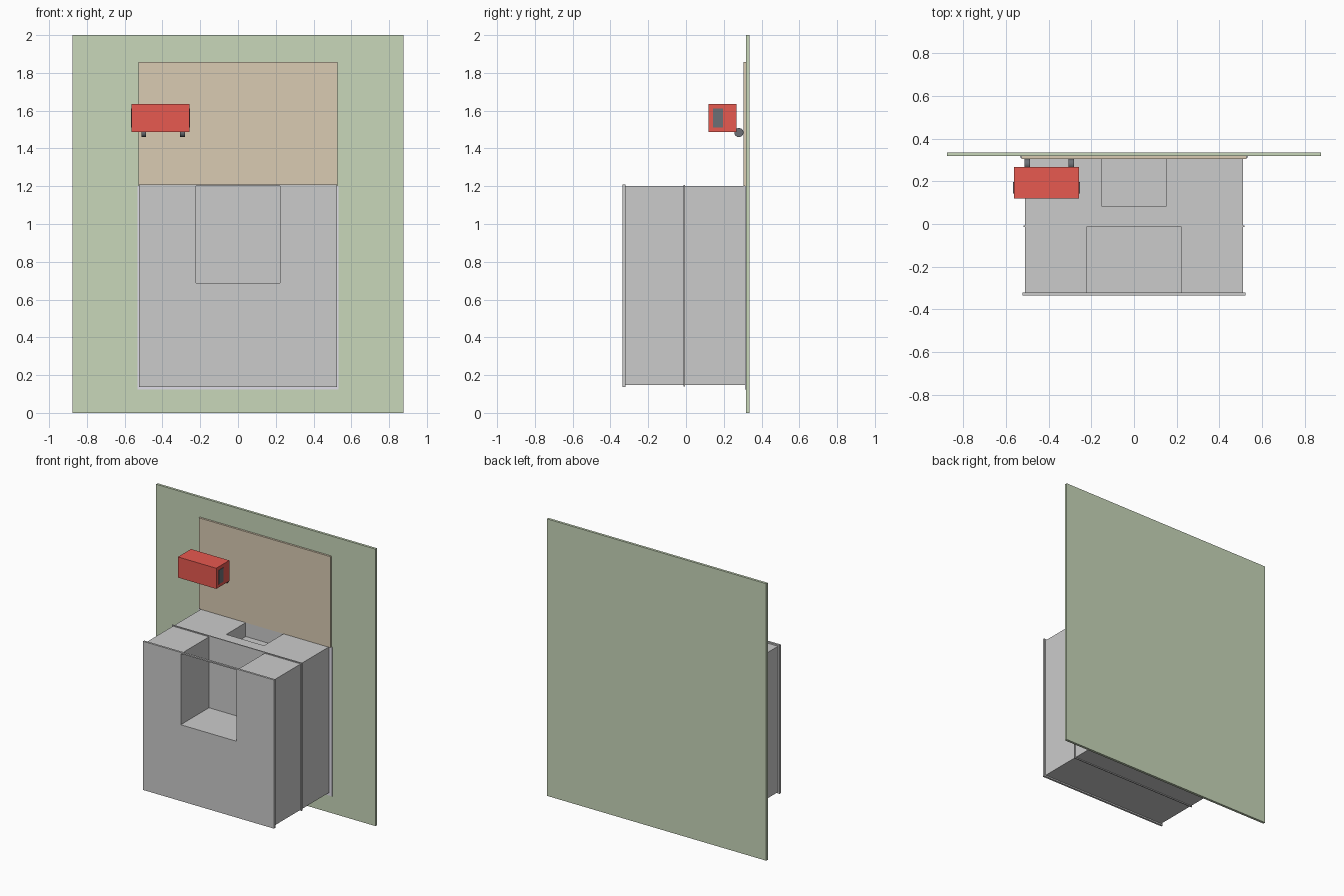
import bpy
import bmesh
import math
from mathutils import Matrix

if "Cube" in bpy.data.objects:
    bpy.data.objects.remove(bpy.data.objects["Cube"])


def material(name, rgb):
    m = bpy.data.materials.new(name)
    m.diffuse_color = (*rgb, 1.0)
    m.use_nodes = True
    m.node_tree.nodes["Principled BSDF"].inputs["Base Color"].default_value = m.diffuse_color
    return m


def add_object(name, bm, mat=None):
    mesh = bpy.data.meshes.new(name)
    bm.to_mesh(mesh)
    bm.free()
    ob = bpy.data.objects.new(name, mesh)
    bpy.context.scene.collection.objects.link(ob)
    if mat:
        mesh.materials.append(mat)
    return ob


def box(name, x, y, z, mat=None):
    """Box from (min, max) ranges on each axis."""
    bm = bmesh.new()
    bmesh.ops.create_cube(bm, size=1.0)
    for v in bm.verts:
        v.co = [r[0] if c < 0 else r[1] for c, r in zip(v.co, (x, y, z))]
    return add_object(name, bm, mat)


def rod(name, x, y, z, radius, mat):
    """Cylinder lying along x."""
    bm = bmesh.new()
    bmesh.ops.create_cone(bm, cap_ends=True, segments=32, radius1=radius, radius2=radius,
                          depth=x[1] - x[0],
                          matrix=Matrix.Translation(((x[0] + x[1]) / 2, y, z))
                          @ Matrix.Rotation(math.pi / 2, 4, 'Y'))
    for f in bm.faces:
        f.smooth = len(f.verts) == 4
    for e in bm.edges:
        e.smooth = e.calc_face_angle(0) < math.radians(30)
    return add_object(name, bm, mat)


def cut(target, x, y, z):
    """Subtract a hidden box from the target."""
    cutter = box(target.name + "_cutter", x, y, z)
    cutter.hide_render = True
    cutter.hide_set(True)
    mod = target.modifiers.new("opening", 'BOOLEAN')
    mod.operation = 'DIFFERENCE'
    mod.solver = 'EXACT'
    mod.object = cutter


def sym(half):
    return (-half, half)


green = material("green", (0.58, 0.68, 0.49))
tan = material("tan", (0.70, 0.60, 0.45))
pale = material("pale_lilac", (0.74, 0.72, 0.80))
red = material("red", (0.80, 0.10, 0.08))
dark = material("dark", (0.15, 0.16, 0.18))

# Wall and panels fixed to it
box("wall", sym(0.876), (0.318, 0.336), (0, 2), green)
box("tan_panel", sym(0.526), (0.304, 0.318), (1.2, 1.857), tan)
box("backing_sheet", sym(0.533), (0.312, 0.318), (0.125, 1.2), pale)

# Front plate with window
front_plate = box("front_plate", sym(0.523), (-0.336, -0.321), (0.137, 1.21))
cut(front_plate, sym(0.222), (-0.4, -0.3), (0.688, 1.201))

# Front block with a slot open at the front and top
front_block = box("front_block", sym(0.51), (-0.321, -0.014), (0.147, 1.2))
cut(front_block, sym(0.222), (-0.4, 0.1), (0.688, 1.3))

# Thin divider
box("divider", sym(0.518), (-0.014, -0.006), (0.141, 1.207))

# Rear block with a shallow recess in the top
rear_block = box("rear_block", sym(0.51), (-0.006, 0.312), (0.147, 1.2))
cut(rear_block, sym(0.151), (0.082, 0.304), (1.1, 1.3))

# Red box with dark end plates and two rollers
box("red_box", (-0.563, -0.257), (0.119, 0.268), (1.486, 1.635), red)
for side, x in (("left", (-0.567, -0.563)), ("right", (-0.257, -0.253))):
    box("end_plate_" + side, x, (0.143, 0.196), (1.511, 1.611), dark)
for side, x in (("left", (-0.512, -0.486)), ("right", (-0.307, -0.281))):
    rod("roller_" + side, x, 0.280, 1.484, 0.024, dark)
